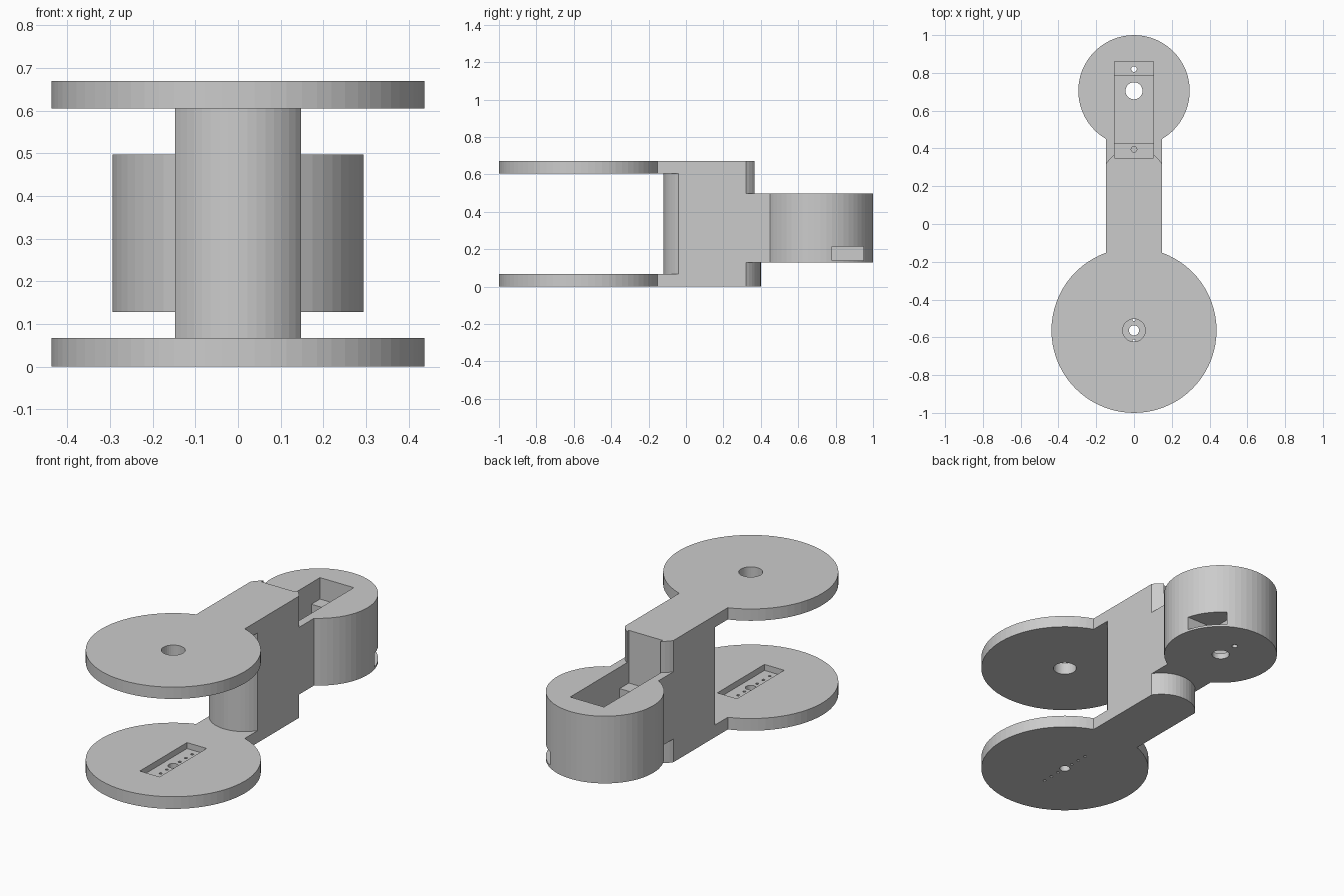
import bpy
import bmesh
from math import acos, cos, sin, pi

if "Cube" in bpy.data.objects:
    bpy.data.objects.remove(bpy.data.objects["Cube"], do_unlink=True)

grey = bpy.data.materials.new("plain grey")
grey.use_nodes = True
grey.diffuse_color = (0.6, 0.6, 0.6, 1)
grey.node_tree.nodes["Principled BSDF"].inputs["Base Color"].default_value = (0.6, 0.6, 0.6, 1)

HALF = 0.148                      # half width of the arm
DISC_Y, DISC_R = -0.563, 0.437    # front discs
HUB_Y, HUB_R = 0.705, 0.295       # rear housing
END_R = 0.177                     # rounded arm ends
TAIL_Y, NOSE_Y = 0.223, 0.057     # centres of the rounded ends


def arc(cy, r, a0, a1, n):
    return [(r * cos(a0 + (a1 - a0) * i / n), cy + r * sin(a0 + (a1 - a0) * i / n))
            for i in range(n + 1)]


def front_arc(cy, r, bulge, n):
    """Arc closing the -y end, meeting the arm sides; bulge = wider than the arm."""
    a = acos(HALF / r) * (1 if bulge else -1)
    return arc(cy, r, pi - a, 2 * pi + a, n)


def back_arc(cy, r, bulge, n):
    a = acos(HALF / r) * (1 if bulge else -1)
    return arc(cy, r, -a, pi + a, n)


def prism(name, outline, z0, z1):
    bm = bmesh.new()
    face = bm.faces.new([bm.verts.new((x, y, z0)) for x, y in outline])
    top = bmesh.ops.extrude_face_region(bm, geom=[face])["geom"]
    bmesh.ops.translate(bm, vec=(0, 0, z1 - z0),
                        verts=[v for v in top if isinstance(v, bmesh.types.BMVert)])
    bmesh.ops.recalc_face_normals(bm, faces=bm.faces)
    mesh = bpy.data.meshes.new(name)
    bm.to_mesh(mesh)
    bm.free()
    mesh.materials.append(grey)
    obj = bpy.data.objects.new(name, mesh)
    bpy.context.collection.objects.link(obj)
    return obj


def box(x0, x1, y0, y1, z0, z1):
    return prism("cutter", [(x0, y0), (x1, y0), (x1, y1), (x0, y1)], z0, z1)


def drill(y, r, z0, z1, n=24):
    return prism("cutter", arc(y, r, 0, 2 * pi * (n - 1) / n, n - 1), z0, z1)


def cut(obj, cutters):
    bpy.context.view_layer.objects.active = obj
    for c in cutters:
        c.hide_render = True
        mod = obj.modifiers.new("cut", "BOOLEAN")
        mod.operation = "DIFFERENCE"
        mod.solver = "EXACT"
        mod.object = c
        bpy.ops.object.modifier_apply(modifier=mod.name)
        bpy.data.objects.remove(c, do_unlink=True)


# Outlines shared by the stacked layers
disc_front = front_arc(DISC_Y, DISC_R, True, 64)
nose = front_arc(NOSE_Y, END_R, False, 16)
tail = back_arc(TAIL_Y, END_R, False, 16)
hub = back_arc(HUB_Y, HUB_R, True, 48)


def pocket():
    return box(-0.103, 0.103, 0.35, 0.86, 0.38, 0.8)


# Lower plate with a recess for a servo horn and its row of screw holes
lower_plate = prism("lower_plate", disc_front + tail, 0, 0.067)
holes = [drill(DISC_Y + s * d, 0.008, -0.1, 0.2, 10)
         for s in (-1, 1) for d in (0.056, 0.11, 0.165)]
cut(lower_plate, [box(-0.06, 0.06, DISC_Y - 0.205, DISC_Y + 0.205, 0.034, 0.2),
                  drill(DISC_Y, 0.027, -0.1, 0.2)] + holes)

# Upper plate with the pivot hole
upper_plate = prism("upper_plate", disc_front + tail, 0.605, 0.67)
cut(upper_plate, [drill(DISC_Y, 0.06, 0.5, 0.8, 32), pocket()])

# Column between the plates, below and above the rear housing
prism("lower_column", nose + tail, 0.067, 0.128)
upper_column = prism("upper_column", nose + tail, 0.498, 0.605)
cut(upper_column, [pocket()])

# Rear housing: stepped servo pocket, shaft hole, screw holes and cable slot
housing = prism("rear_housing", nose + hub, 0.128, 0.498)
cut(housing, [pocket(),
              box(-0.103, 0.103, 0.43, 0.785, 0.16, 0.45),
              drill(HUB_Y, 0.045, 0, 0.3, 32),
              drill(0.82, 0.015, 0, 0.45, 16),
              drill(0.395, 0.015, 0.2, 0.45, 16),
              box(0.11, 0.4, 0.78, 0.95, 0.14, 0.215)])
